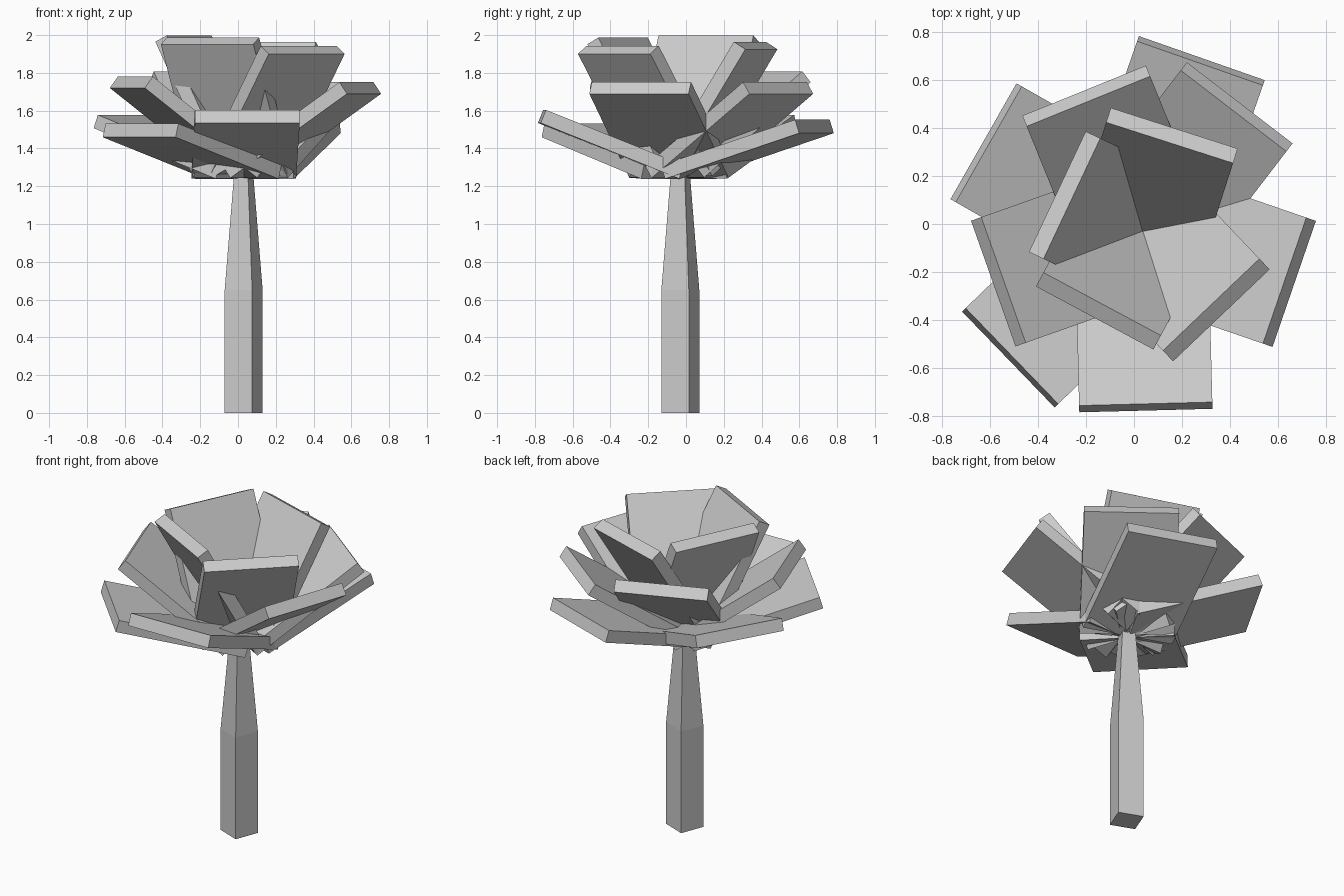
import bpy, bmesh
from math import radians, sin, cos
from mathutils import Matrix, Vector

if "Cube" in bpy.data.objects:
    bpy.data.objects.remove(bpy.data.objects["Cube"])

CX, CY, HINGE_Z = 0.03, -0.03, 1.275      # flower axis and petal hinge height
LENGTH, WIDTH, THICK = 0.79, 0.555, 0.075  # petal slab size


def finish(bm, name):
    bmesh.ops.recalc_face_normals(bm, faces=bm.faces)
    mesh = bpy.data.meshes.new(name)
    bm.to_mesh(mesh)
    bm.free()
    obj = bpy.data.objects.new(name, mesh)
    bpy.context.collection.objects.link(obj)
    return obj


# Square stem, straight below and tapering towards the flower
bm = bmesh.new()
rings = []
for z, r in ((0, 0.11), (0.65, 0.11), (1.26, 0.056)):
    rings.append([bm.verts.new((CX + r * cos(radians(24 + 90 * i)),
                                CY + r * sin(radians(24 + 90 * i)), z))
                  for i in range(4)])
for a, b in zip(rings, rings[1:]):
    for i in range(4):
        j = (i + 1) % 4
        bm.faces.new((a[i], a[j], b[j], b[i]))
bm.faces.new(rings[0])
bm.faces.new(rings[-1])
finish(bm, "stem")


# Petal: slab hinged on the flower axis, tilted up and turned outwards
def petal(name, azimuth, tilt):
    bm = bmesh.new()
    bmesh.ops.create_cube(bm, size=1)
    bmesh.ops.scale(bm, verts=bm.verts, vec=Vector((LENGTH, WIDTH, THICK)))
    bmesh.ops.translate(bm, verts=bm.verts, vec=Vector((LENGTH / 2, 0, 0)))
    m = (Matrix.Translation((CX, CY, HINGE_Z))
         @ Matrix.Rotation(radians(azimuth), 4, 'Z')
         @ Matrix.Rotation(radians(-tilt), 4, 'Y'))
    bm.transform(m)
    finish(bm, name)


# Three tiers of (azimuth, tilt)
tiers = {
    "outer_petal": ((-88.5, 21.9), (-136, 16.2), (70.7, 17.8), (150.3, 19.8)),
    "middle_petal": ((-19, 34.3), (52.5, 34.3), (112.1, 39.7), (199.5, 37)),
    "inner_petal": ((-46.4, 55), (-118.2, 61.5), (154.8, 63.5), (72.2, 58)),
}
for tier, petals in tiers.items():
    for i, (az, tilt) in enumerate(petals, 1):
        petal(f"{tier}_{i}", az, tilt)
